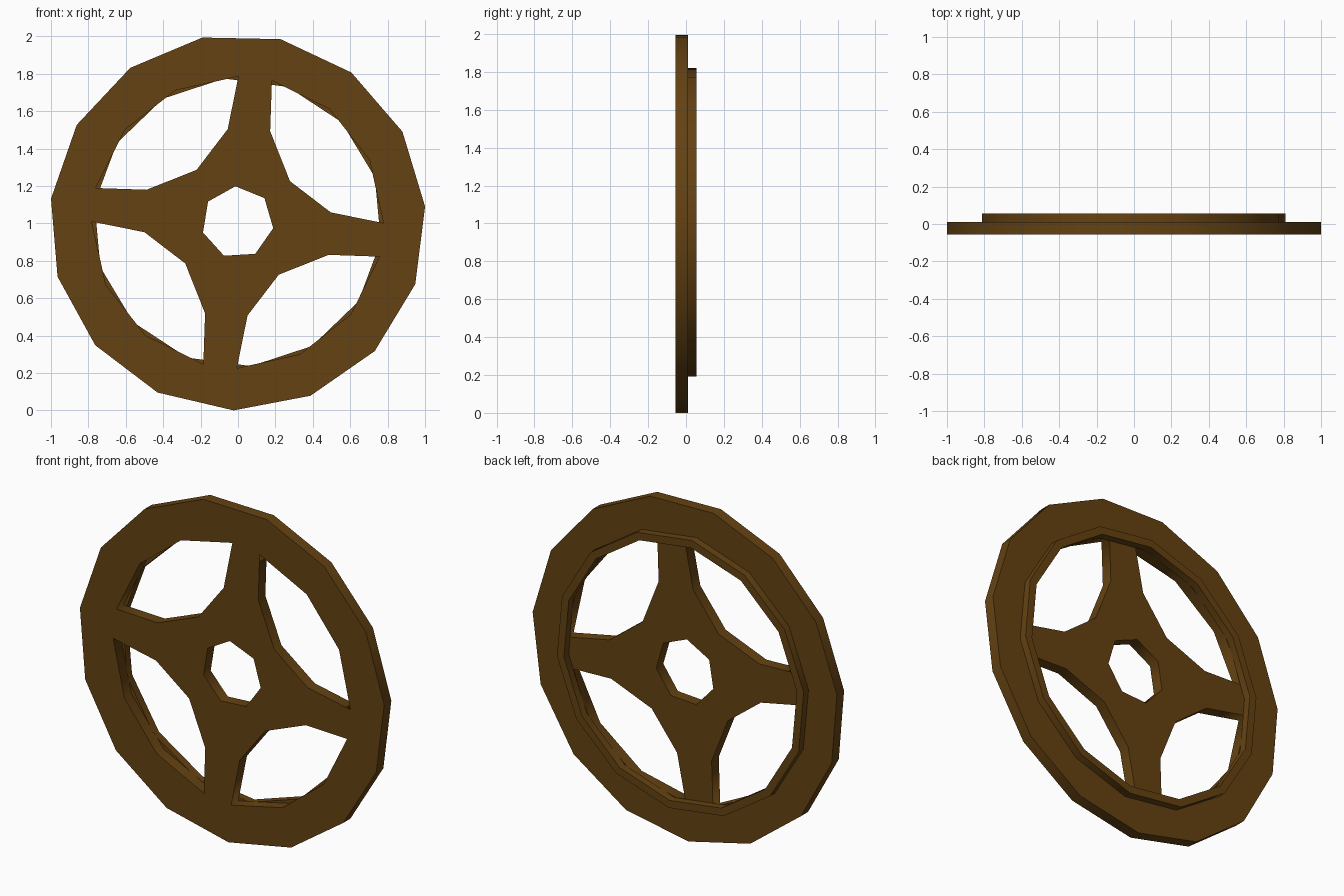
import bpy
from math import sin, cos, radians, pi

if "Cube" in bpy.data.objects:
    bpy.data.objects.remove(bpy.data.objects["Cube"])

CZ = 1.006  # height of the wheel centre

wood = bpy.data.materials.new("brown_wood")
wood.diffuse_color = (0.13, 0.055, 0.006, 1)
wood.use_nodes = True
wood.node_tree.nodes["Principled BSDF"].inputs["Base Color"].default_value = wood.diffuse_color


def ngon(n, r, phase):
    """Regular polygon outline, phase in degrees."""
    return [(r * cos(radians(phase) + 2 * pi * i / n),
             r * sin(radians(phase) + 2 * pi * i / n)) for i in range(n)]


def plate(name, outlines, y0, y1):
    """Flat plate from an outer outline and holes, upright between y0 and y1."""
    cu = bpy.data.curves.new(name, 'CURVE')
    cu.dimensions = '2D'
    cu.fill_mode = 'BOTH'
    cu.extrude = (y1 - y0) / 2
    for pts in outlines:
        sp = cu.splines.new('POLY')
        sp.points.add(len(pts) - 1)
        for p, (x, z) in zip(sp.points, pts):
            p.co = (x, z, 0, 1)
        sp.use_cyclic_u = True
    ob = bpy.data.objects.new(name, cu)
    bpy.context.collection.objects.link(ob)
    ob.location = (-0.002, (y0 + y1) / 2, CZ)
    ob.rotation_euler = (pi / 2, 0, 0)
    cu.materials.append(wood)
    bpy.ops.object.select_all(action='DESELECT')
    ob.select_set(True)
    bpy.context.view_layer.objects.active = ob
    bpy.ops.object.convert(target='MESH')
    return ob


# One opening between two spokes: rim arc, then the flared spoke edges
arc = [(0.78 * cos(radians(a)), 0.78 * sin(radians(a)))
       for a in (-0.3, 25.3, 50.8, 76.4)]
opening = arc + [(0.174, 0.487), (0.28, 0.22), (0.498, 0.053)]

openings = []
for k in range(4):
    c, s = (1, 0, -1, 0)[k], (0, 1, 0, -1)[k]
    openings.append([(c * x - s * z, s * x + c * z) for x, z in opening])

# Rim, spokes and hub as one front plate with the axle hole
plate("rim_and_spokes",
      [ngon(15, 1.0057, 268.8), ngon(7, 0.193, 93.5)] + openings,
      -0.056, 0.011)

# Raised inner ring on the back
plate("back_ring", [ngon(14, 0.818, 95.3), ngon(14, 0.772, 95.3)],
      0.011, 0.056)
